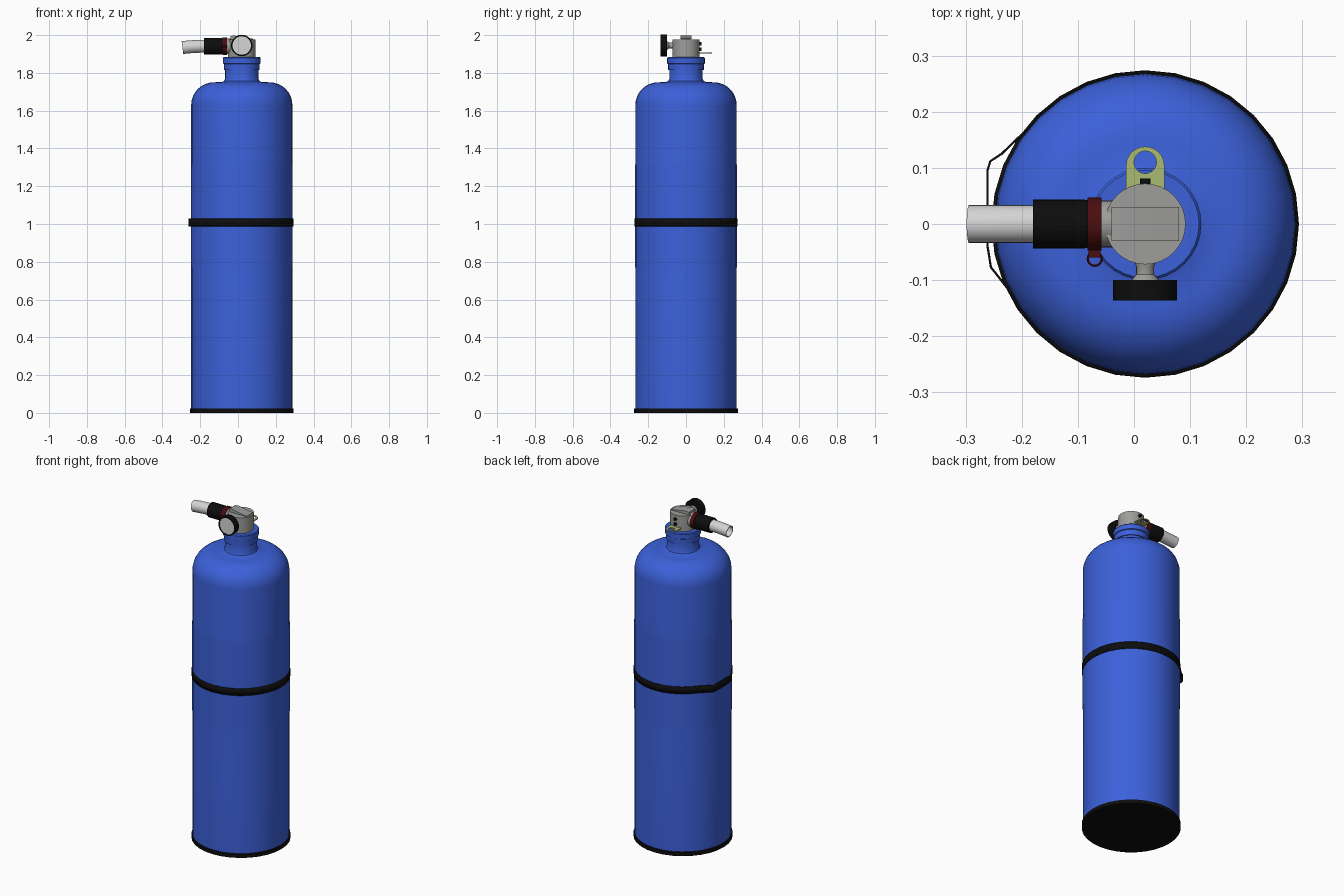
import bpy, bmesh, math
from mathutils import Matrix, Vector

if "Cube" in bpy.data.objects:
    bpy.data.objects.remove(bpy.data.objects["Cube"])

CX = 0.02  # cylinder axis


def mat(name, r, g, b):
    m = bpy.data.materials.new(name)
    m.diffuse_color = (r, g, b, 1)
    m.use_nodes = True
    m.node_tree.nodes["Principled BSDF"].inputs["Base Color"].default_value = m.diffuse_color
    return m


BLUE = mat("blue paint", 0.045, 0.12, 0.70)
BLACK = mat("black rubber", 0.004, 0.004, 0.004)
GREY = mat("valve grey", 0.34, 0.34, 0.33)
PALE = mat("pale grey", 0.66, 0.66, 0.66)
RED = mat("dark red", 0.07, 0.004, 0.005)
GREEN = mat("yellow green", 0.40, 0.50, 0.17)

ROT = {"Z": Matrix.Identity(4),
       "-Y": Matrix.Rotation(math.pi / 2, 4, "X"),
       "Y": Matrix.Rotation(-math.pi / 2, 4, "X"),
       "-X": Matrix.Rotation(-math.pi / 2, 4, "Y")}


def finish(bm, name, material, angle=35, fix=True):
    if fix:
        bmesh.ops.recalc_face_normals(bm, faces=bm.faces)
    me = bpy.data.meshes.new(name)
    bm.to_mesh(me)
    bm.free()
    me.materials.append(material)
    o = bpy.data.objects.new(name, me)
    bpy.context.collection.objects.link(o)
    bpy.ops.object.select_all(action="DESELECT")
    o.select_set(True)
    bpy.context.view_layer.objects.active = o
    bpy.ops.object.shade_smooth_by_angle(angle=math.radians(angle))
    return o


def lathe(name, profile, material, loc=(CX, 0, 0), axis="Z", n=32):
    """Spin (radius, height) points about an axis; radius 0 closes the end."""
    bm = bmesh.new()
    rings = []
    for r, h in profile:
        k = n if r > 0 else 1
        rings.append([bm.verts.new((r * math.cos(2 * math.pi * i / n),
                                    r * math.sin(2 * math.pi * i / n), h)) for i in range(k)])
    for a, b in zip(rings, rings[1:]):
        for i in range(n):
            j = (i + 1) % n
            vs = [a[i % len(a)], a[j % len(a)], b[j % len(b)], b[i % len(b)]]
            bm.faces.new(list(dict.fromkeys(vs)))
    bm.transform(Matrix.Translation(loc) @ ROT[axis])
    return finish(bm, name, material)


def disc(r, a, b):
    return [(0, a), (r, a), (r, b), (0, b)]


def prism(name, pts, material, direction, angle=35):
    """Extrude a flat outline along a vector."""
    bm = bmesh.new()
    f = bm.faces.new([bm.verts.new(p) for p in pts])
    ext = bmesh.ops.extrude_face_region(bm, geom=[f])["geom"]
    bmesh.ops.translate(bm, verts=[v for v in ext if isinstance(v, bmesh.types.BMVert)],
                        vec=Vector(direction))
    return finish(bm, name, material, angle)


# tank: straight wall, rounded shoulder, fillet into neck, stepped collar
shoulder = [(0.148 + 0.12 * math.cos(t), 1.63 + 0.12 * math.sin(t))
            for t in (math.pi / 2 * i / 8 for i in range(9))]
lathe("tank", [(0, 0.01), (0.268, 0.01)] + shoulder +
      [(0.105, 1.752), (0.093, 1.758), (0.088, 1.77), (0.088, 1.82), (0, 1.82)], BLUE)
lathe("neck_collar", [(0, 1.815), (0.094, 1.815), (0.095, 1.847), (0.1, 1.85),
                      (0.1, 1.878), (0.096, 1.883), (0, 1.883)], BLUE)
lathe("wrap_label", [(0.2695, 0.77), (0.2695, 1.315)], BLUE)
lathe("base_boot", [(0, 0), (0.274, 0), (0.274, 0.022), (0.268, 0.024), (0.264, 0.024)], BLACK)

# strap, pulled away from the tank where it buckles on the left
loop = [(CX + 0.271 * math.cos(math.radians(a)), 0.271 * math.sin(math.radians(a)))
        for a in [-155 + 298 * i / 27 for i in range(28)]]
loop += [(-0.236, 0.125), (-0.256, 0.112), (-0.261, 0.096), (-0.261, -0.04), (-0.255, -0.077)]
bm = bmesh.new()
lo = [bm.verts.new((x, y, 0.987)) for x, y in loop]
hi = [bm.verts.new((x, y, 1.03)) for x, y in loop]
for i in range(len(loop)):
    j = (i + 1) % len(loop)
    bm.faces.new((lo[i], lo[j], hi[j], hi[i]))
strap = finish(bm, "strap", BLACK, fix=False)
sol = strap.modifiers.new("thickness", "SOLIDIFY")
sol.thickness = 0.004
sol.offset = 0

# valve head and sloped lever on top
lathe("valve_body", disc(0.072, 1.875, 1.978), GREY)
prism("lever", [(-0.04, -0.03, 1.97), (0.08, -0.03, 1.955), (0.08, -0.03, 1.982),
                (0.05, -0.03, 1.985), (-0.02, -0.03, 1.998), (-0.04, -0.03, 1.995)],
      GREY, (0, 0.06, 0))

# front knob
KZ = 1.945
lathe("knob_stem", [(0, 0.05), (0.025, 0.05), (0.016, 0.076), (0.016, 0.09), (0.025, 0.1), (0, 0.1)],
      GREY, (CX, 0, KZ), "-Y", 20)
lathe("knob", [(0, 0.1), (0.057, 0.1), (0.057, 0.136), (0.049, 0.136), (0.049, 0.133), (0, 0.133)],
      BLACK, (CX, 0, KZ), "-Y")
lathe("knob_face", disc(0.049, 0.131, 0.1345), PALE, (CX, 0, KZ), "-Y")

# outlet on the left: grey stub, red ring, black grip
NZ = 1.941
lathe("outlet_stub", disc(0.042, 0.0, 0.06), GREY, (0, 0, NZ), "-X", 24)
lathe("red_ring", disc(0.047, 0.058, 0.083), RED, (0, 0, NZ), "-X", 24)
lathe("outlet_grip", [(0, 0.083), (0.042, 0.083), (0.044, 0.09), (0.044, 0.18), (0, 0.18)],
      BLACK, (0, 0, NZ), "-X", 24)
prism("ring_tab", [(x, y, NZ - 0.008) for x, y in
                   ((-0.081, -0.04), (-0.06, -0.04), (-0.06, -0.06), (-0.081, -0.06))],
      RED, (0, 0, 0.016))
bm = bmesh.new()
N, M = 16, 6
ring = [[bm.verts.new((-0.07 + (0.0125 + 0.002 * math.cos(b)) * math.cos(a),
                       -0.062 + (0.0125 + 0.002 * math.cos(b)) * math.sin(a),
                       NZ + 0.002 * math.sin(b)))
         for b in (2 * math.pi * k / M for k in range(M))]
        for a in (2 * math.pi * k / N for k in range(N))]
for i in range(N):
    for k in range(M):
        bm.faces.new((ring[i][k], ring[(i + 1) % N][k],
                      ring[(i + 1) % N][(k + 1) % M], ring[i][(k + 1) % M]))
finish(bm, "pull_ring", RED)

# open hose end, bending slightly downwards
bm = bmesh.new()
rows = []
path = [(0.17, 0.034), (0.20, 0.034), (0.23, 0.034), (0.265, 0.034), (0.294, 0.034),
        (0.294, 0.030), (0.20, 0.030)]
for d, r in path:
    t = max(0, d - 0.18)
    tilt = 1.1 * t
    rows.append([bm.verts.new((-d - r * math.sin(a) * math.sin(tilt),
                               r * math.cos(a),
                               NZ - 0.55 * t * t + r * math.sin(a) * math.cos(tilt)))
                 for a in (2 * math.pi * i / 24 for i in range(24))])
for a, b in zip(rows, rows[1:]):
    for i in range(24):
        j = (i + 1) % 24
        bm.faces.new((a[i], a[j], b[j], b[i]))
bm.faces.new(rows[-1])
finish(bm, "hose_end", PALE)

# eyelet tag at the back, with a hole
K = 24
arc = [2 * math.pi * i / K for i in range(K)]
bm = bmesh.new()
layers = []
for z in (1.902, 1.907):
    outer = []
    for a in arc:
        c, s = math.cos(a), math.sin(a)
        if s >= 0:
            x, y = 0.034 * c, 0.105 + 0.033 * s
        else:  # squared-off lower half running into the valve
            k = 1 / max(abs(c), abs(s))
            x, y = 0.034 * c * k, 0.105 + 0.045 * s * k
        outer.append(bm.verts.new((CX + x, y, z)))
    inner = [bm.verts.new((CX + 0.02 * math.cos(a), 0.11 + 0.02 * math.sin(a), z)) for a in arc]
    layers.append((outer, inner))
(o0, i0), (o1, i1) = layers
for p, q in ((o0, i0), (o1, i1), (o0, o1), (i0, i1)):
    for i in range(K):
        j = (i + 1) % K
        bm.faces.new((p[i], p[j], q[j], q[i]))
finish(bm, "eyelet_tag", GREEN)

# two dark bolts on the back of the valve
for i, z in enumerate((1.955, 1.925)):
    lathe(f"valve_bolt_{i + 1}", disc(0.009, 0.06, 0.081), BLACK, (CX, 0, z), "Y", 12)
